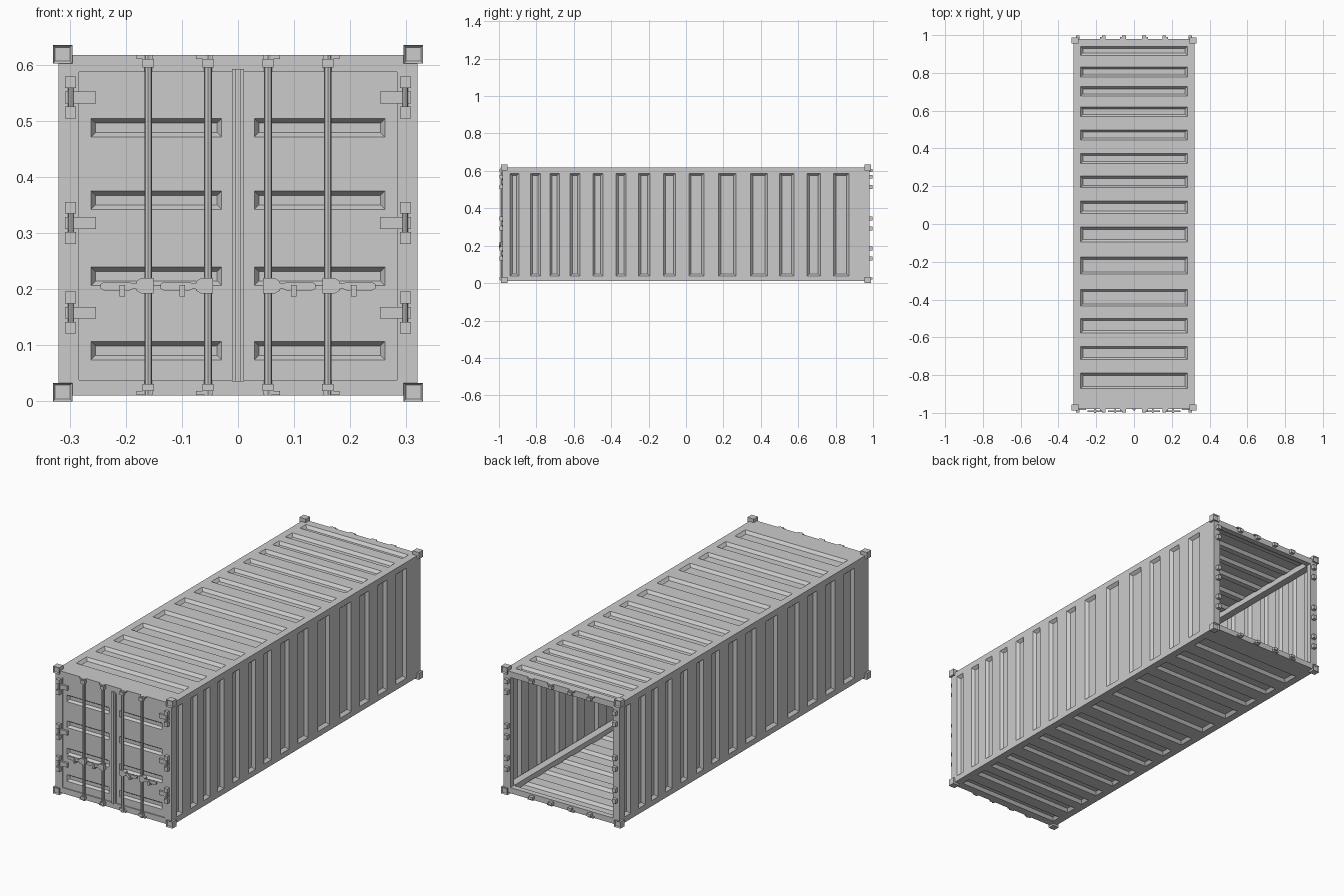
import bpy, bmesh
from mathutils import Matrix, Vector

if "Cube" in bpy.data.objects:
    bpy.data.objects.remove(bpy.data.objects["Cube"])

X, Y, ZB, ZT = 0.32, 0.98, 0.01, 0.617          # body outline
XI, ZI0, ZI1 = 0.283, 0.038, 0.587              # inside edge of the frame
ZM, ZH = (ZI0 + ZI1) / 2, (ZI1 - ZI0) / 2


def finish(name, bm):
    me = bpy.data.meshes.new(name)
    bm.to_mesh(me)
    bm.free()
    ob = bpy.data.objects.new(name, me)
    bpy.context.collection.objects.link(ob)
    return ob


def prism(name, pts, y0, y1):
    """Extrude an x-z outline from y0 to y1."""
    bm = bmesh.new()
    a = [bm.verts.new((x, y0, z)) for x, z in pts]
    b = [bm.verts.new((x, y1, z)) for x, z in pts]
    bm.faces.new(a)
    bm.faces.new(b[::-1])
    for i in range(len(a)):
        j = (i + 1) % len(a)
        bm.faces.new((a[i], b[i], b[j], a[j]))
    bmesh.ops.recalc_face_normals(bm, faces=bm.faces)
    return finish(name, bm)


def box(name, x, y, z):
    return prism(name, [(x[0], z[0]), (x[1], z[0]), (x[1], z[1]), (x[0], z[1])], *sorted(y))


def rod(name, x, y, z0, z1, r, sides=8):
    bm = bmesh.new()
    bmesh.ops.create_cone(bm, cap_ends=True, segments=sides, radius1=r, radius2=r, depth=z1 - z0,
                          matrix=Matrix.Translation((x, y, (z0 + z1) / 2)))
    return finish(name, bm)


def panel(name, u, v, grooves, gv, depth, slope, origin, ax_u, ax_v):
    """Sheet over u x v with pressed-in tapered grooves; outward is ax_u x ax_v."""
    o, eu, ev = Vector(origin), Vector(ax_u), Vector(ax_v)
    en = eu.cross(ev)
    bm = bmesh.new()

    def quad(*pts):
        bm.faces.new([bm.verts.new(o + eu * p[0] + ev * p[1] + en * p[2]) for p in pts])

    def flat(a, b, c, d, h=0):
        if b - a > 1e-5 and d - c > 1e-5:
            quad((a, c, h), (b, c, h), (b, d, h), (a, d, h))

    last = u[0]
    for a, b in grooves:
        flat(last, a, *v)
        flat(a, b, v[0], gv[0])
        flat(a, b, gv[1], v[1])
        s, (c, d) = slope, gv
        outer = [(a, c, 0), (b, c, 0), (b, d, 0), (a, d, 0)]
        inner = [(a + s, c + s, -depth), (b - s, c + s, -depth), (b - s, d - s, -depth), (a + s, d - s, -depth)]
        quad(*inner)
        for i in range(4):
            j = (i + 1) % 4
            quad(outer[i], outer[j], inner[j], inner[i])
        last = b
    flat(last, u[1], *v)
    bmesh.ops.remove_doubles(bm, verts=bm.verts, dist=1e-5)
    return finish(name, bm)


# Corrugated walls, roof and floor
ribs = [(-.94, -.893), (-.832, -.778), (-.728, -.677), (-.62, -.568), (-.498, -.444), (-.374, -.32),
        (-.253, -.193), (-.121, -.056), (.016, .095), (.175, .266), (.346, .435), (.5, .577),
        (.648, .718), (.789, .871)]
L = (-0.952, 0.952)
for name, half, org, au, av in (
        ("right_wall", ZH, (X, 0, ZM), (0, 1, 0), (0, 0, 1)),
        ("left_wall", ZH, (-X, 0, ZM), (0, -1, 0), (0, 0, 1)),
        ("roof", XI, (0, 0, ZT), (0, -1, 0), (1, 0, 0)),
        ("floor", XI, (0, 0, ZB), (0, 1, 0), (1, 0, 0))):
    panel(name, L, (-half, half), ribs, (-half, half), 0.014, 0.012, org, au, av)

# Frame: long rails, posts and end beams
for sx, side in ((-1, "left"), (1, "right")):
    xs = sorted((sx * XI, sx * X))
    box(side + "_bottom_rail", xs, (-Y, Y), (ZB, ZI0))
    box(side + "_top_rail", xs, (-Y, Y), (ZI1, ZT))
    for sy, end in ((-1, "front"), (1, "back")):
        box(f"{end}_{side}_post", xs, (sy * Y, sy * 0.952), (ZI0, ZI1))
for sy, end in ((-1, "front"), (1, "back")):
    box(end + "_sill", (-XI, XI), (sy * Y, sy * 0.952), (ZB, ZI0))
    box(end + "_header", (-XI, XI), (sy * Y, sy * 0.952), (ZI1, ZT))

# Corner castings with a recessed socket on the end face
for sx in (-1, 1):
    for sy in (-1, 1):
        for z in (0.0, 0.602):
            ob = box("corner_casting", sorted((sx * .295, sx * .33)), (sy * .955, sy * .988), (z, z + .033))
            bm = bmesh.new()
            bm.from_mesh(ob.data)
            bm.normal_update()
            face = [f for f in bm.faces if f.normal.y * sy > 0.9]
            bmesh.ops.inset_region(bm, faces=face, thickness=0.006)
            bmesh.ops.translate(bm, verts=face[0].verts, vec=(0, -sy * 0.006, 0))
            bm.to_mesh(ob.data)
            bm.free()

# Doors with four pressed recesses each
recess = [(.074, .107), (.206, .239), (.342, .375), (.471, .504)]
for side, v, gv in (("left", (0, XI), (.029, .262)), ("right", (-XI, 0), (-.262, -.029))):
    panel(side + "_door", (ZI0, ZI1), v, recess, gv, 0.012, 0.008, (0, -0.975, 0), (0, 0, 1), (-1, 0, 0))

# Centre seal
box("centre_seal", (-.011, .011), (-.983, -.972), (.035, .592))
box("centre_seal_ridge", (-.005, .005), (-.988, -.982), (.035, .592))

# Hinges: blocks and pins on both ends, straps only on the doors
for sx in (-1, 1):
    for zc in (.158, .318, .5415):
        for sy in (-1, 1):
            for dz in (-.027, .027):
                c = zc + dz
                box("hinge_block", sorted((sx * .289, sx * .308)), (sy * .978, sy * .997), (c - .0105, c + .0105))
        rod("hinge_pin", sx * .298, -.987, zc - .03, zc + .03, .005)
        box("hinge_strap", sorted((sx * .253, sx * .308)), (-.985, -.973), (zc - .0105, zc + .0105))

# Lock rods, their keepers and handles
for sx in (-1, 1):
    for rx in (.0535, .160):
        x = sx * rx
        rod("lock_rod", x, -.986, ZB, ZT, .007)
        for sy in (-1, 1):
            for z0, z1 in ((.011, .018), (.610, .617)):
                box("rod_keeper_plate", sorted((x - sx * .008, x + sx * .021)), (sy * .978, sy * .990), (z0, z1))
            for z0, z1 in ((.018, .031), (.595, .610)):
                box("rod_keeper_block", (x - .010, x + .010), (sy * .978, sy * .997), (z0, z1))

        def shape(pts):
            return [(x + sx * a, .205 + b) for a, b in pts]

        prism("handle_hub", shape([(-.009, -.013), (.012, -.013), (.021, -.008), (.021, .009),
                                   (.012, .015), (-.009, .015)]), -.996, -.976)
        prism("handle", shape([(.016, -.005), (.028, -.005), (.034, -.008), (.078, -.008), (.085, -.004),
                               (.085, .004), (.078, .008), (.034, .008), (.028, .005), (.016, .005)]),
              -.996, -.988)
        box("handle_latch", (x + sx * .046 - .005, x + sx * .046 + .005), (-1.0, -.974), (.187, .207))
